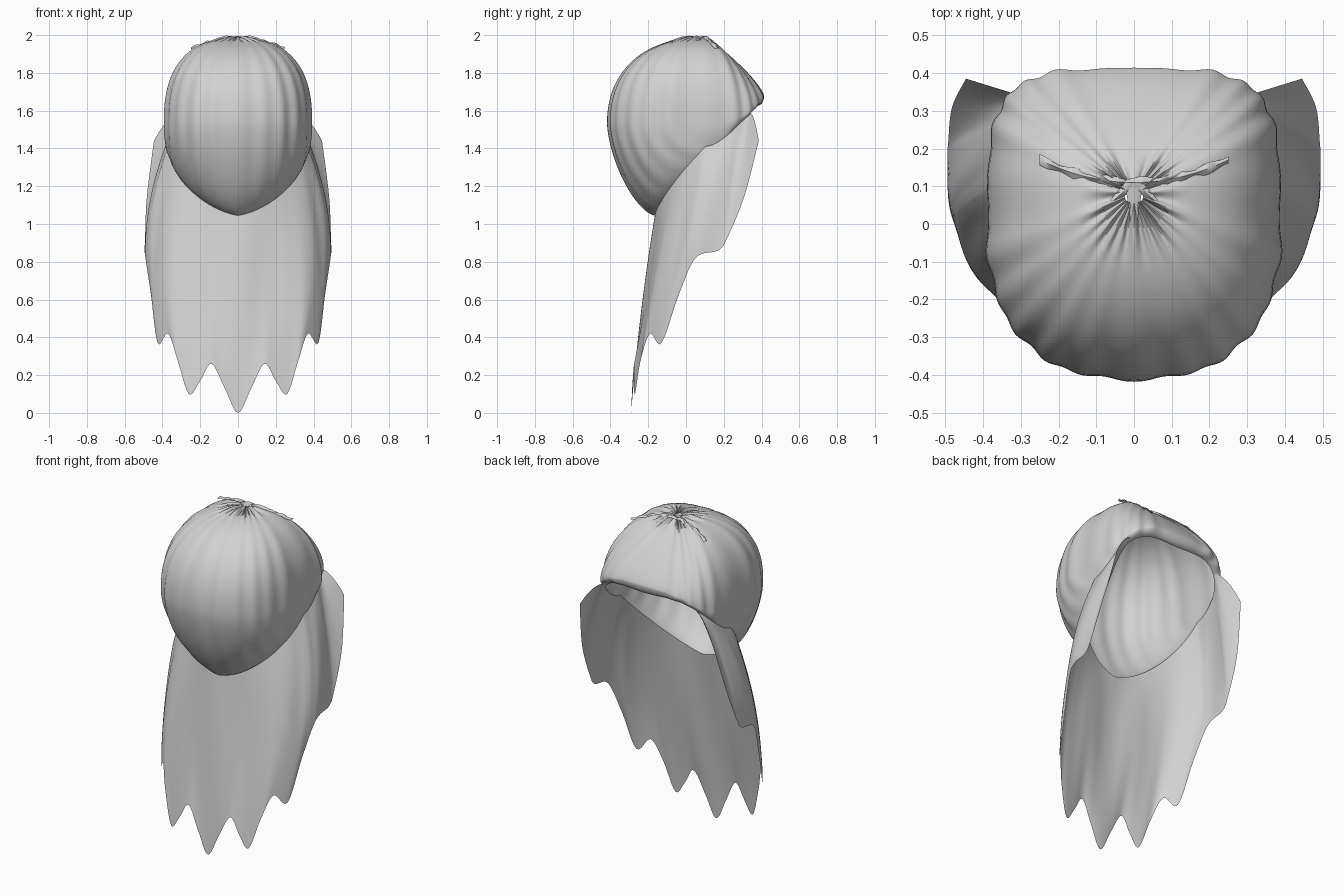
import bpy, math
from mathutils import Vector

if "Cube" in bpy.data.objects:
    bpy.data.objects.remove(bpy.data.objects["Cube"])

cloth = bpy.data.materials.new("pale grey cloth")
cloth.use_nodes = True
cloth.diffuse_color = (0.64, 0.64, 0.64, 1)
bsdf = cloth.node_tree.nodes["Principled BSDF"]
bsdf.inputs["Base Color"].default_value = cloth.diffuse_color
bsdf.inputs["Roughness"].default_value = 0.8


def power(v, p):
    return math.copysign(abs(v) ** p, v)


def sheet(name, rows, closed=False):
    """Skin a grid of points given as rows of equal length."""
    n = len(rows[0])
    verts = [p for row in rows for p in row]
    faces = []
    for i in range(len(rows) - 1):
        for j in range(n if closed else n - 1):
            k = (j + 1) % n
            faces.append((i * n + j, (i + 1) * n + j, (i + 1) * n + k, i * n + k))
    mesh = bpy.data.meshes.new(name)
    mesh.from_pydata(verts, [], faces)
    mesh.materials.append(cloth)
    obj = bpy.data.objects.new(name, mesh)
    bpy.context.collection.objects.link(obj)
    bpy.ops.object.select_all(action="DESELECT")
    obj.select_set(True)
    bpy.context.view_layer.objects.active = obj
    bpy.ops.object.shade_smooth_by_angle(angle=math.radians(60))
    return obj


# Angle runs round the head: 0 at the front, pi at the back
def equator(a):
    s, c = math.sin(a), math.cos(a)
    p = 0.82 if c > 0 else 0.5 + 0.32 * (1 + c) ** 6
    z = 1.53 if c > 0 else 1.53 + 0.15 * c * c
    return Vector((0.39 * power(s, p), -0.412 * power(c, p), z))


def rim(a):
    s, c = math.sin(a), math.cos(a)
    z = 1.31 - 0.265 * c + 0.1 * abs(s) ** 1.2
    if c < 0:
        z += 0.05 * c ** 4
        s, c = power(s, 0.6), power(c, 0.6)
    return Vector((0.37 * s, 0.105 - 0.27 * c, z))


# Pleated hood, gathered at the crown and open underneath
POLE = Vector((0, 0.08, 1.985))
SEGMENTS, UPPER, LOWER = 176, 22, 18


def hood_point(a, i):
    e, r = equator(a), rim(a)
    s, c = math.sin(a), math.cos(a)
    pleat = math.cos(22 * a) + 0.5 * math.cos(13 * a)
    if i <= UPPER:
        # The back slopes down more directly than the front and sides
        p_up = 0.9 - 0.1 * s * s + (0.7 * c * c if c < 0 else 0)
        t = math.pi / 2 * (0.02 + 0.98 * i / UPPER)
        out, up = math.sin(t) ** p_up, abs(math.cos(t)) ** p_up
        p = POLE.lerp(e, out)
        p.z = e.z + (POLE.z - e.z) * up
        p.z += 0.01 * pleat * math.exp(-((out - 0.16) / 0.13) ** 2)
        fold = 0.004 * out
    else:
        # The underside tapers to a shallow point at the front
        p_low = 1 + 0.3 * max(c, 0)
        t = math.pi / 2 * (i - UPPER) / LOWER
        p = r.lerp(e, abs(math.cos(t)) ** p_low)
        p.z = e.z + (r.z - e.z) * math.sin(t) ** p_low
        fold = 0.004 * math.cos(t)
    return p + Vector((s, -c, 0)) * fold * pleat


angles = [2 * math.pi * j / SEGMENTS for j in range(SEGMENTS)]
sheet("hood", [[hood_point(a, i) for a in angles]
               for i in range(UPPER + LOWER + 1)], closed=True)

# Half of the ragged hem, from the front centre to the back corner
HEM = [(0, -.29, 0), (.07, -.285, .13), (.14, -.275, .26), (.2, -.275, .17),
       (.26, -.27, .1), (.32, -.24, .28), (.37, -.19, .42), (.425, -.13, .37),
       (.46, -.04, .62), (.49, .05, .82), (.494, .17, .86), (.492, .22, .93),
       (.482, .31, 1.15), (.445, .385, 1.44)]
HEM = [Vector(p) for p in HEM]


def hem(f):
    """Smooth curve through the hem points."""
    x = f * (len(HEM) - 1)
    i = min(int(x), len(HEM) - 2)
    t = x - i
    b, c = HEM[i], HEM[i + 1]
    a = HEM[i - 1] if i else Vector((-c.x, c.y, c.z))
    d = HEM[min(i + 2, len(HEM) - 1)]
    return b + 0.5 * t * ((c - a) + t * ((2 * a - 5 * b + 4 * c - d)
                                         + t * (3 * (b - c) + d - a)))


# Draped panel hanging from the front and sides of the rim
def drape_point(u, v):
    f = abs(u)
    a = f * math.radians(140)
    p = rim(a).lerp(hem(f), v)
    bulge = 4 * v * (1 - v)
    p.x += 0.05 * bulge * math.sin(math.pi * f) ** 2
    p.z += 0.04 * bulge * f ** 8
    wave = math.cos(f * math.pi * 6) * (1 - f)
    p.y -= 0.012 * wave * bulge
    if u < 0:
        p.x = -p.x
    return p


COLUMNS, ROWS = 78, 24
sheet("drape", [[drape_point(j / COLUMNS, i / ROWS)
                 for j in range(-COLUMNS, COLUMNS + 1)] for i in range(ROWS + 1)])


# Crumpled gather across the crown
def gather_row(w):
    row = []
    for j in range(-20, 21):
        t = j / 20
        z = 1.99 - 0.055 * t * t + 0.004 * math.sin(j * 1.3)
        y = 0.11 + 0.06 * t * t + w * (0.012 + 0.004 * math.sin(j * 0.9))
        row.append(Vector((0.25 * t, y, z - 0.01 * w * w)))
    return row


sheet("crown_gather", [gather_row(w) for w in (1, 0, -1)])

# Short tucks in front of the gather
for side, name in ((-1, "right_tuck"), (0, "middle_tuck"), (1, "left_tuck")):
    rows = []
    for i in range(6):
        t = i / 5
        mid = Vector((0.09 * side * t, 0.11 - (0.15 - 0.07 * abs(side)) * t,
                      1.996 - 0.012 * t))
        half = Vector((0.022 * (1 - t) + 0.002, 0, -0.008))
        rows.append([mid + Vector((-half.x, 0, half.z)), mid, mid + half])
    sheet(name, rows)
